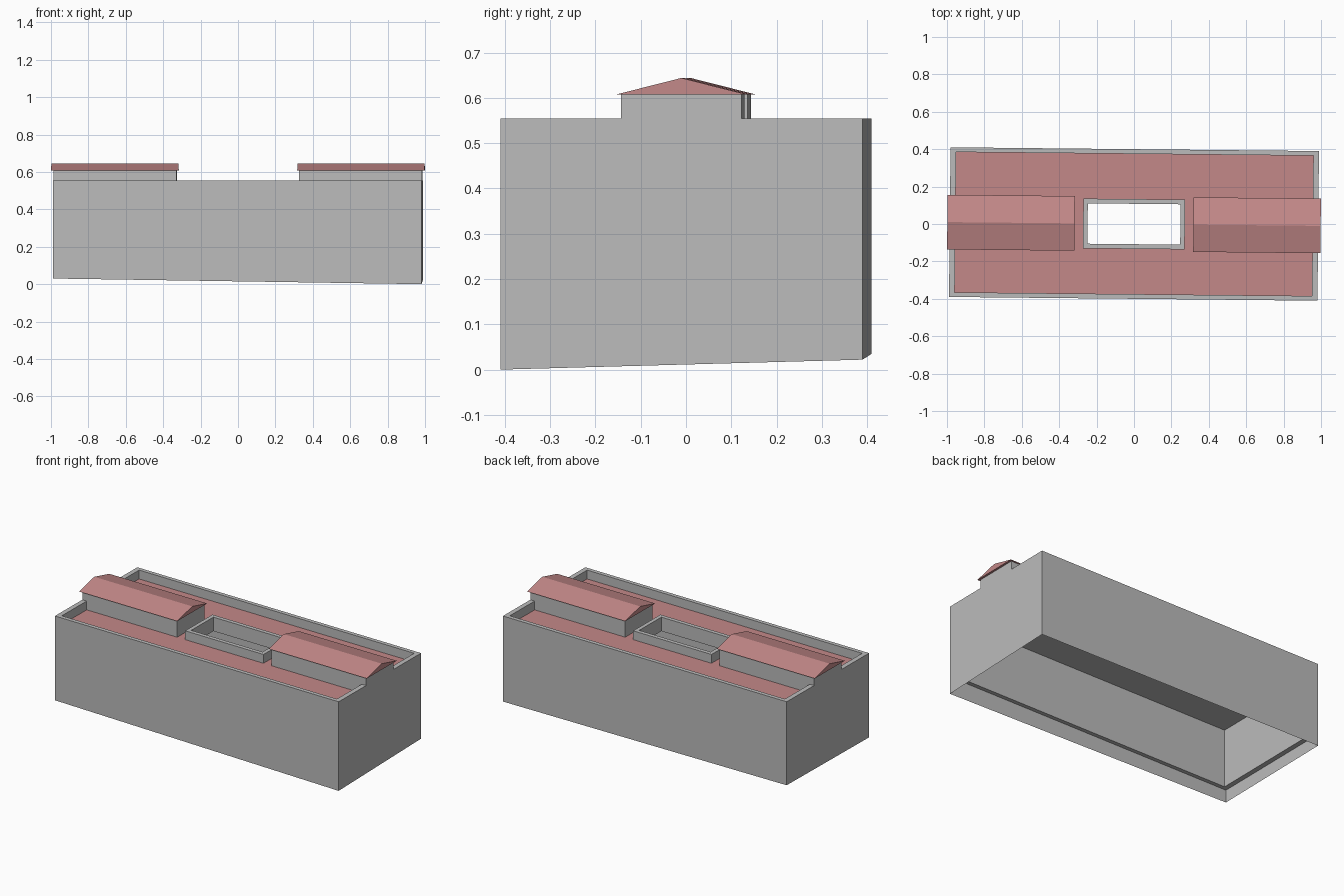
import bpy, bmesh
from mathutils import Matrix

if "Cube" in bpy.data.objects:
    bpy.data.objects.remove(bpy.data.objects["Cube"])

TURN = Matrix.Rotation(-0.0102, 4, 'Z')   # whole building is slightly turned
red = bpy.data.materials.new("roof_red")
red.diffuse_color = (0.55, 0.25, 0.25, 1)
red.use_nodes = True
red.node_tree.nodes["Principled BSDF"].inputs["Base Color"].default_value = red.diffuse_color
grey = bpy.data.materials.new("wall_grey")
grey.diffuse_color = (0.5, 0.5, 0.5, 1)
grey.use_nodes = True
grey.node_tree.nodes["Principled BSDF"].inputs["Base Color"].default_value = grey.diffuse_color


def rect(hx, hy, z, cx=0.0):
    zs = z if isinstance(z, tuple) else (z,) * 4
    xy = ((-hx, -hy), (hx, -hy), (hx, hy), (-hx, hy))
    return [(cx + x, y, zz) for (x, y), zz in zip(xy, zs)]


def loft(name, loops, mats, closed=False, caps=False, red_span=None):
    """Skin a series of four-point loops; red_span is the strip coloured red."""
    bm = bmesh.new()
    rings = [[bm.verts.new(p) for p in lp] for lp in loops]
    count = len(rings)
    for k in range(count if closed else count - 1):
        a, b = rings[k], rings[(k + 1) % count]
        for i in range(4):
            j = (i + 1) % 4
            f = bm.faces.new((a[i], a[j], b[j], b[i]))
            f.material_index = 1 if k == red_span else 0
    if caps:
        bm.faces.new(rings[0][::-1])
        bm.faces.new(rings[-1])
    return finish(name, bm, mats)


def finish(name, bm, mats):
    me = bpy.data.meshes.new(name)
    bm.to_mesh(me)
    bm.free()
    me.transform(TURN)
    for m in mats:
        me.materials.append(m)
    ob = bpy.data.objects.new(name, me)
    bpy.context.collection.objects.link(ob)
    return ob


HX, HY = 0.985, 0.40          # outer walls
IX, IY = 0.955, 0.375         # inside of parapet
TOP, DECK, CEILING, SILL = 0.555, 0.50, 0.468, 0.108

# thick walls with parapet
loft("outer_walls", [rect(HX, HY, SILL), rect(HX, HY, TOP),
                     rect(IX, IY, TOP), rect(IX, IY, SILL)], [grey], closed=True)

# thin skirt following the sloping ground
loft("ground_skirt", [rect(HX, HY, (0.03, 0.0, 0.022, 0.035)),
                      rect(HX, HY, SILL)], [grey])

# flat roof around the courtyard opening, red on top
loft("flat_roof", [rect(IX, IY, CEILING), rect(IX, IY, DECK),
                   rect(0.272, 0.133, DECK), rect(0.272, 0.133, CEILING)],
     [grey, red], closed=True, red_span=1)

# parapet around the courtyard opening
loft("courtyard_parapet", [rect(0.272, 0.133, CEILING), rect(0.272, 0.133, TOP),
                           rect(0.248, 0.108, TOP), rect(0.248, 0.108, CEILING)],
     [grey], closed=True)

# two raised rooftop blocks with gabled roofs
for side, label in ((-1, "left"), (1, "right")):
    loft(label + "_roof_block", [rect(0.329, 0.133, DECK, side * 0.656),
                                 rect(0.329, 0.133, 0.607, side * 0.656)],
         [grey], caps=True)
    bm = bmesh.new()
    ends = [[bm.verts.new((side * 0.658 + dx, y, z))
             for y, z in ((-0.146, 0.607), (0.146, 0.607), (0, 0.644))]
            for dx in (-0.34, 0.34)]
    a, b = ends
    bm.faces.new(a[::-1])
    bm.faces.new(b)
    for i in range(3):
        j = (i + 1) % 3
        bm.faces.new((a[i], a[j], b[j], b[i]))
    bmesh.ops.recalc_face_normals(bm, faces=bm.faces[:])
    finish(label + "_gable_roof", bm, [red])
